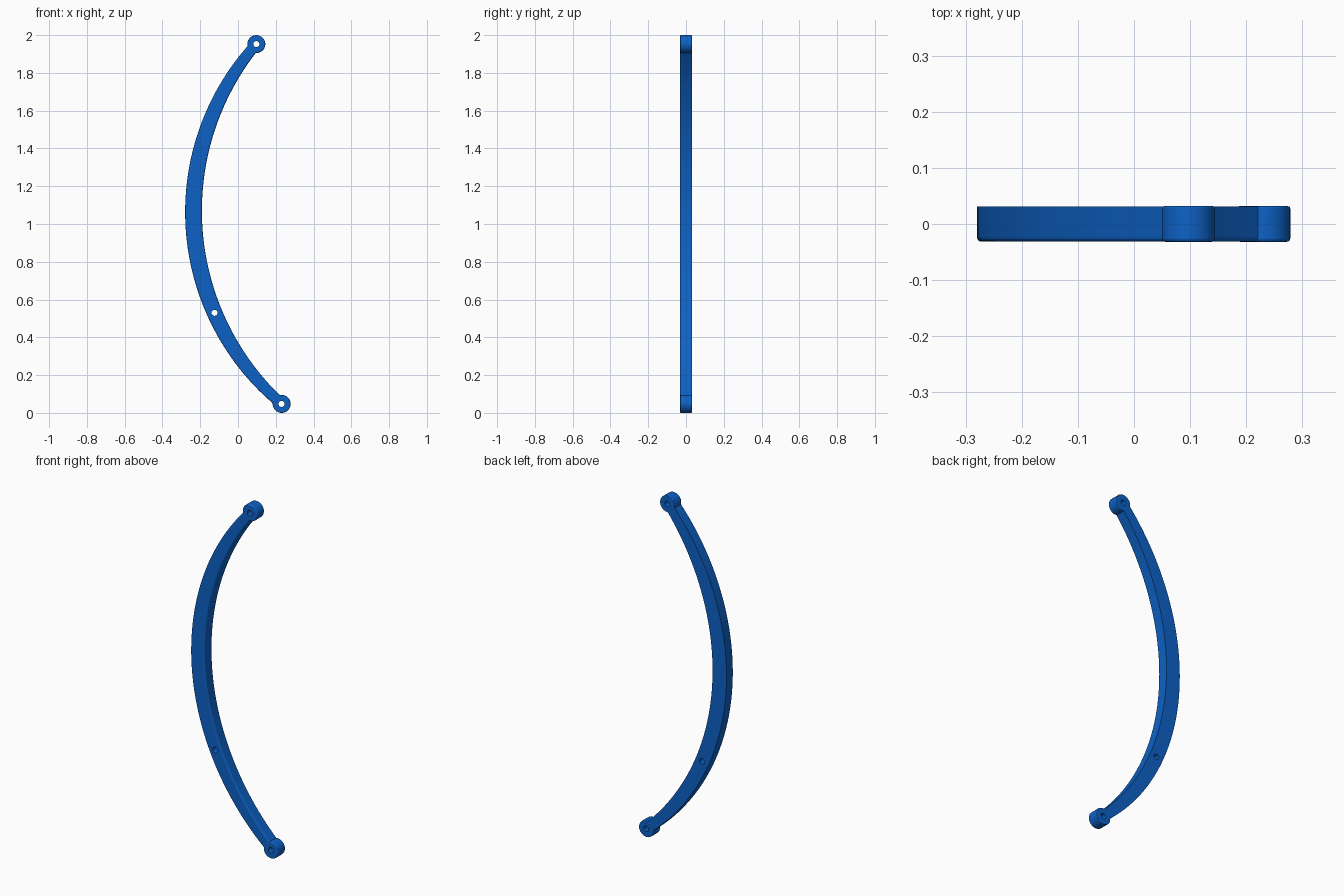
import bpy, bmesh, math
from mathutils import Vector

cube = bpy.data.objects.get("Cube")
if cube:
    bpy.data.objects.remove(cube, do_unlink=True)

HALF = 0.0317                       # half thickness
TOP, BOTTOM, MID = (0.097, 1.9525), (0.231, 0.0475), (-0.124, 0.53)
EYE_R, HOLE_R = 0.0475, 0.016
CX, CZ, R = 1.112, 1.0665, 1.3475   # centre line arc

blue = bpy.data.materials.new("blue")
blue.use_nodes = True
blue.diffuse_color = (0.004, 0.12, 0.56, 1)
blue.node_tree.nodes["Principled BSDF"].inputs["Base Color"].default_value = (0.004, 0.12, 0.56, 1)


def prism(name, outline, half, front=0.0, back=0.0):
    """Extrude an (x, z) outline along y and round its front and back rims."""
    bm = bmesh.new()
    face = bm.faces.new([bm.verts.new((x, -half, z)) for x, z in outline])
    new = bmesh.ops.extrude_face_region(bm, geom=[face])["geom"]
    bmesh.ops.translate(bm, vec=(0, 2 * half, 0),
                        verts=[v for v in new if isinstance(v, bmesh.types.BMVert)])
    bmesh.ops.recalc_face_normals(bm, faces=bm.faces)
    for y, radius in ((-half, front), (half, back)):
        if radius:
            rim = [e for e in bm.edges if all(abs(v.co.y - y) < 1e-5 for v in e.verts)]
            bmesh.ops.bevel(bm, geom=rim, offset=radius, segments=4, profile=0.5,
                            affect='EDGES', clamp_overlap=True)
    mesh = bpy.data.meshes.new(name)
    bm.to_mesh(mesh)
    bm.free()
    mesh.materials.append(blue)
    obj = bpy.data.objects.new(name, mesh)
    bpy.context.collection.objects.link(obj)
    return obj


def circle(centre, radius, n=64):
    return [(centre[0] + radius * math.cos(2 * math.pi * i / n),
             centre[1] + radius * math.sin(2 * math.pi * i / n)) for i in range(n)]


def combine(target, tool, operation):
    """Apply a boolean and remove the helper."""
    tool.hide_render = True
    mod = target.modifiers.new(operation.lower(), 'BOOLEAN')
    mod.operation, mod.object, mod.solver = operation, tool, 'EXACT'
    bpy.context.view_layer.objects.active = target
    bpy.ops.object.modifier_apply(modifier=mod.name)
    bpy.data.objects.remove(tool, do_unlink=True)


# Curved bar, widest in the middle and tapering to both eyes
a0 = math.atan2(TOP[1] - CZ, TOP[0] - CX)
a1 = math.atan2(BOTTOM[1] - CZ, BOTTOM[0] - CX) + 2 * math.pi
N = 64
outer, inner = [], []
for i in range(N + 1):
    u = 2 * i / N - 1
    a = a0 + (a1 - a0) * i / N
    w = 0.0445 - 0.0175 * u * u
    for side, sign in ((outer, 1), (inner, -1)):
        side.append((CX + (R + sign * w) * math.cos(a), CZ + (R + sign * w) * math.sin(a)))
bar = prism("curved_bar", outer + inner[::-1], HALF - 0.0002, front=0.008)

# Round eyes at both ends
for label, centre in (("top_eye", TOP), ("bottom_eye", BOTTOM)):
    combine(bar, prism(label, circle(centre, EYE_R), HALF, 0.006, 0.004), 'UNION')

# Pin holes
for centre in (TOP, BOTTOM, MID):
    combine(bar, prism("hole_cutter", circle(centre, HOLE_R, 40), 0.1), 'DIFFERENCE')

bpy.ops.object.select_all(action='DESELECT')
bar.select_set(True)
bpy.context.view_layer.objects.active = bar
bpy.ops.object.shade_smooth_by_angle(angle=math.radians(10))
